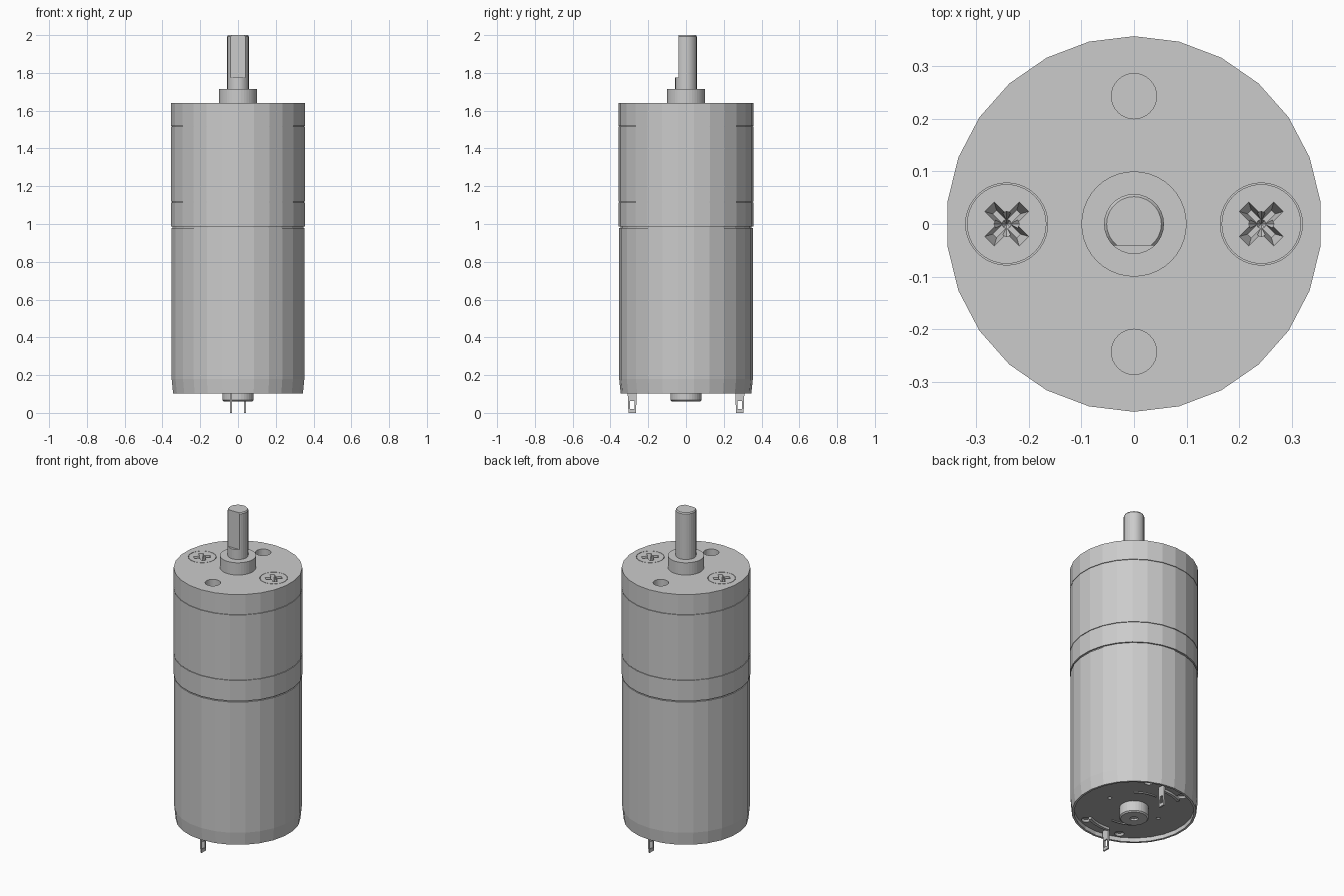
import bpy, bmesh
from math import sin, cos, pi, radians
from mathutils import Matrix, Vector

cube = bpy.data.objects.get("Cube")
if cube:
    bpy.data.objects.remove(cube, do_unlink=True)


def material(name, value):
    m = bpy.data.materials.new(name)
    m.use_nodes = True
    colour = (value, value, value, 1)
    m.diffuse_color = colour
    m.node_tree.nodes["Principled BSDF"].inputs["Base Color"].default_value = colour
    return m


STEEL = material("steel grey", 0.6)
DARK = material("dark grey plastic", 0.43)


def finish(name, bm, mat):
    bmesh.ops.recalc_face_normals(bm, faces=bm.faces)
    mesh = bpy.data.meshes.new(name)
    bm.to_mesh(mesh)
    bm.free()
    mesh.materials.append(mat)
    ob = bpy.data.objects.new(name, mesh)
    bpy.context.collection.objects.link(ob)
    return ob


def lathe(name, profile, sides, mat=STEEL, at=(0, 0)):
    """Solid of revolution from (radius, height) points; radius 0 closes an end."""
    bm = bmesh.new()
    rings = []
    for r, z in profile:
        count = sides if r else 1
        rings.append([bm.verts.new((at[0] + r * cos(pi / 2 + 2 * pi * i / sides),
                                    at[1] + r * sin(pi / 2 + 2 * pi * i / sides), z))
                      for i in range(count)])
    for a, b in zip(rings, rings[1:]):
        for i in range(sides):
            j = (i + 1) % sides
            if len(a) == 1:
                bm.faces.new((a[0], b[i], b[j]))
            elif len(b) == 1:
                bm.faces.new((a[i], a[j], b[0]))
            else:
                bm.faces.new((a[i], a[j], b[j], b[i]))
    return finish(name, bm, mat)


def box(name, centre, size, turn=0, taper=(1, 1)):
    """Box whose lower end is scaled by taper."""
    bm = bmesh.new()
    bmesh.ops.create_cube(bm, size=1)
    for v in bm.verts:
        if v.co.z < 0:
            v.co.x *= taper[0]
            v.co.y *= taper[1]
    bm.transform(Matrix.Translation(Vector(centre)) @ Matrix.Rotation(radians(turn), 4, "Z")
                 @ Matrix.Diagonal((*size, 1)))
    return finish(name, bm, STEEL)


def cylinder(name, r, low, high, sides, mat=STEEL, at=(0, 0)):
    return lathe(name, [(0, low), (r, low), (r, high), (0, high)], sides, mat, at)


def arc_strip(name, inner, outer, start, end, low, high):
    """Curved bar between two radii and two angles in degrees."""
    bm = bmesh.new()
    steps = 8
    pairs = []
    for i in range(steps + 1):
        a = radians(start + (end - start) * i / steps)
        pairs.append([bm.verts.new((r * cos(a), r * sin(a), low)) for r in (inner, outer)])
    for p, q in zip(pairs, pairs[1:]):
        bm.faces.new((p[0], p[1], q[1], q[0]))
    out = bmesh.ops.extrude_face_region(bm, geom=bm.faces[:])
    bmesh.ops.translate(bm, vec=(0, 0, high - low),
                        verts=[v for v in out["geom"] if isinstance(v, bmesh.types.BMVert)])
    return finish(name, bm, STEEL)


def cut(target, *cutters):
    """Subtract each cutter and remove it afterwards."""
    bpy.context.view_layer.objects.active = target
    for c in cutters:
        c.hide_render = True
        mod = target.modifiers.new("cut", "BOOLEAN")
        mod.operation, mod.solver, mod.object = "DIFFERENCE", "EXACT", c
        bpy.ops.object.modifier_apply(modifier=mod.name)
        bpy.data.objects.remove(c, do_unlink=True)


SIDES = 26
BODY, CAN = 0.357, 0.354
TOP = 1.64
FLOOR = 0.128

# Motor can with a slightly tapered foot and a recessed end
lathe("motor_can", [(0, 0.15), (0.333, 0.15), (0.333, 0.103), (0.346, 0.103),
                    (CAN, 0.18), (CAN, 0.98), (0.348, 0.98), (0.348, 0.99), (0, 0.99)], SIDES)

# Gearbox sections, separated by fine seams
cylinder("gearbox_base", BODY, 0.988, 1.114, SIDES)
cylinder("lower_seam", BODY - 0.005, 1.114, 1.118, SIDES)
cylinder("gear_ring", BODY, 1.118, 1.515, SIDES)
cylinder("upper_seam", BODY - 0.005, 1.515, 1.518, SIDES)
face_plate = cylinder("face_plate", BODY, 1.518, TOP, SIDES)

# Mounting holes front and back, screw seats left and right
cut(face_plate, *[cylinder("hole_cutter", 0.043, TOP - 0.1, TOP + 0.05, 32, at=(0, 0.243 * s))
                  for s in (-1, 1)])
cut(face_plate, *[cylinder("seat_cutter", 0.078, TOP - 0.07, TOP + 0.05, 40, at=(0.242 * s, 0))
                  for s in (-1, 1)])

# Flush cross-head screws with tapered slots
for side, s in (("left", 1), ("right", -1)):
    x = 0.242 * s
    screw = cylinder(side + "_screw", 0.0755, TOP - 0.07, TOP, 40, at=(x, 0))
    arms = [box("arm_cutter", (x, 0, TOP - 0.01), (0.108, 0.034, 0.07), t, (0.6, 0.3))
            for t in (45, 135)]
    tip = lathe("tip_cutter", [(0, TOP - 0.06), (0.024, TOP - 0.02),
                               (0.024, TOP + 0.02), (0, TOP + 0.02)], 8, at=(x, 0))
    cut(screw, *arms, tip)

# Bearing collar and D-shaped output shaft
cylinder("bearing_collar", 0.1, TOP, 1.715, 40)
shaft = lathe("output_shaft", [(0, 1.7), (0.057, 1.7), (0.057, 1.993),
                               (0.052, 2.0), (0, 2.0)], 28)
cut(shaft, box("flat_cutter", (0, -0.091, 1.925), (0.3, 0.1, 0.3)))

# Plastic end plate with vents
end_plate = cylinder("end_plate", 0.333, FLOOR, 0.156, SIDES, DARK)
for x, y, r in ((0.12, 0.27, 0.026), (0.175, 0, 0.011)):
    for s in (-1, 1):
        spots = {(x * s, y), (x * s, -y)}
        cut(end_plate, *[cylinder("vent_cutter", r, 0.1, 0.145, 20, DARK, p) for p in spots])

# Rear bearing boss with a dimple
lathe("rear_boss", [(0, 0.072), (0.022, 0.072), (0.022, 0.06), (0.074, 0.06),
                    (0.082, 0.067), (0.082, 0.135), (0, 0.135)], 32)

# Solder terminals, each with an eyelet, a curved foot and a brush guide
for side, s, turn in (("front", -1, 180), ("back", 1, 0)):
    x, y = 0.037 * s, 0.285 * s
    tab = box(side + "_terminal", (x, y, 0.066), (0.009, 0.05, 0.132), 0, (1, 0.8))
    cut(tab, box("eyelet_cutter", (x, y, 0.042), (0.1, 0.024, 0.044)))
    arc_strip(side + "_terminal_foot", 0.255, 0.272, 82 + turn, 118 + turn, 0.114, 0.132)
    arc_strip(side + "_brush_guide", 0.175, 0.183, 50 + turn, 93 + turn, 0.122, 0.132)
